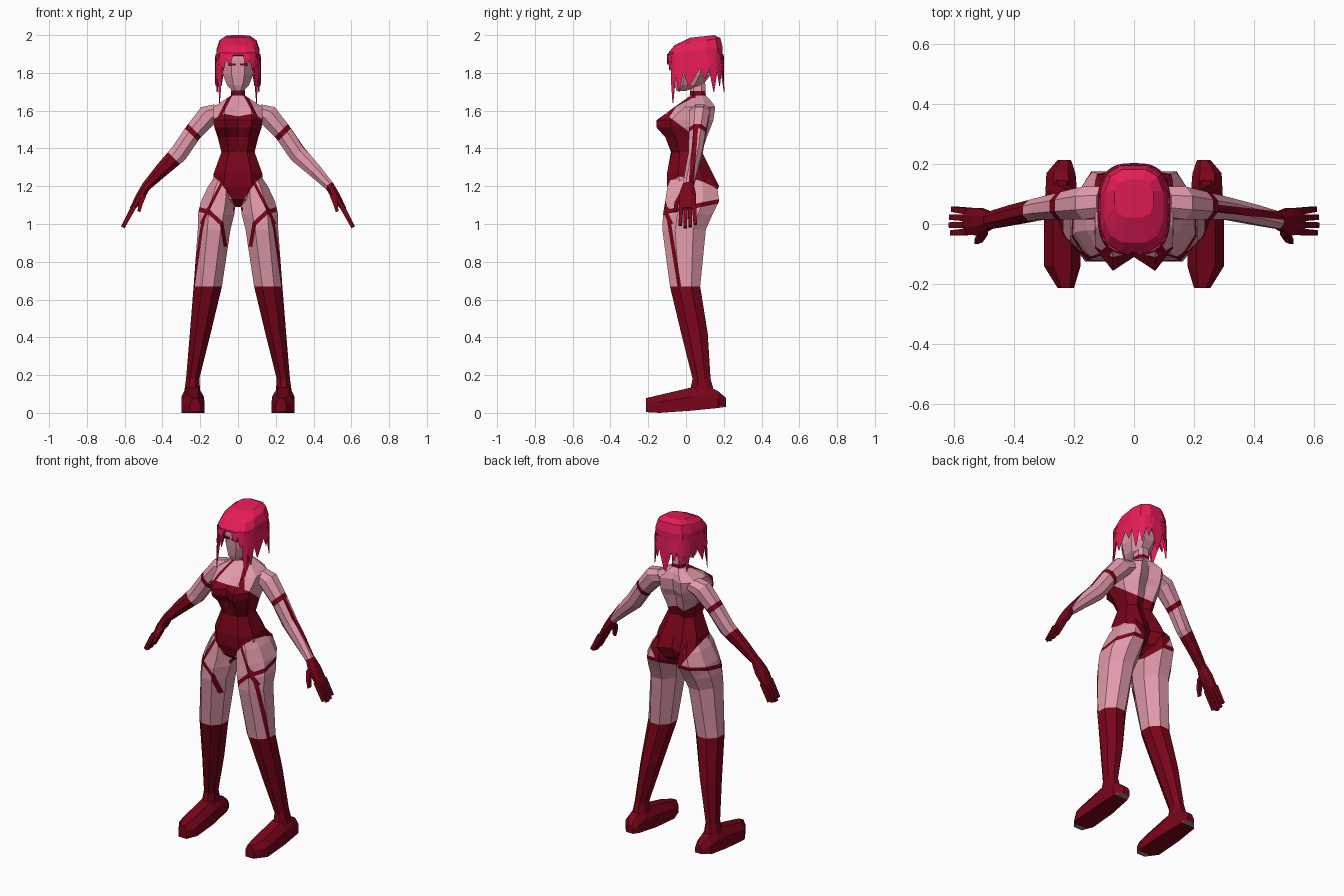
import bpy, bmesh, math
from mathutils import Vector

cube = bpy.data.objects.get("Cube")
if cube:
    bpy.data.objects.remove(cube, do_unlink=True)


def material(name, rgb):
    m = bpy.data.materials.new(name)
    m.use_nodes = True
    m.diffuse_color = (*rgb, 1)
    m.node_tree.nodes["Principled BSDF"].inputs["Base Color"].default_value = (*rgb, 1)
    return m


MATS = [material("skin_pink", (0.75, 0.32, 0.40)),
        material("dark_red", (0.19, 0.0015, 0.010)),
        material("hair_crimson", (0.80, 0.012, 0.095)),
        material("sole_grey", (0.30, 0.24, 0.25))]
SKIN, RED, HAIR, GREY = range(4)


def loft(bm, rings, mat=SKIN):
    """Bridge equal rings of points and cap both ends."""
    loops = [[bm.verts.new(p) for p in r] for r in rings]
    n = len(loops[0])
    faces = [bm.faces.new(loops[0]), bm.faces.new(loops[-1])]
    for a, b in zip(loops, loops[1:]):
        for i in range(n):
            j = (i + 1) % n
            faces.append(bm.faces.new((a[i], a[j], b[j], b[i])))
    for f in faces:
        f.material_index = mat


def ring(c, u, v, n=8):
    """Polygon ring whose flats touch the half-extents u and v."""
    k = 1 / math.cos(math.pi / n)
    angles = [(i + 0.5) * math.tau / n for i in range(n)]
    return [Vector(c) + k * (Vector(u) * math.cos(a) + Vector(v) * math.sin(a)) for a in angles]


def flat_ring(z, x0, x1, y0, y1):
    return ring(((x0 + x1) / 2, (y0 + y1) / 2, z), ((x1 - x0) / 2, 0, 0), (0, (y1 - y0) / 2, 0))


def paint(bm, mat, *planes):
    """Cut and colour the region where every normal . p > d."""
    inside = bm.faces[:]
    for n, d in planes:
        n = Vector(n)
        geom = set(inside)
        for f in inside:
            geom.update(f.edges)
            geom.update(f.verts)
        res = bmesh.ops.bisect_plane(bm, geom=list(geom), dist=1e-5,
                                     plane_co=n * (d / n.length_squared), plane_no=n)
        inside = [f for f in res["geom"] if isinstance(f, bmesh.types.BMFace)
                  and n.dot(f.calc_center_median()) > d]
    for f in inside:
        f.material_index = mat


def stripe(bm, s, p, q, half, y_max):
    """Red strap on the front between two (x, z) points, on side s."""
    p, q = Vector((s * p[0], 0, p[1])), Vector((s * q[0], 0, q[1]))
    d = (q - p).normalized()
    n = Vector((d.z, 0, -d.x))
    paint(bm, RED, (n, n.dot(p) - half), (-n, -n.dot(p) - half),
          (d, d.dot(p)), (-d, -d.dot(q)), ((0, -1, 0), -y_max))


def finish(name, bm):
    bmesh.ops.recalc_face_normals(bm, faces=bm.faces[:])
    me = bpy.data.meshes.new(name)
    bm.to_mesh(me)
    bm.free()
    for m in MATS:
        me.materials.append(m)
    ob = bpy.data.objects.new(name, me)
    bpy.context.collection.objects.link(ob)


# One-piece suit: high cut legs, open back
SUIT = [((-1.4, .3, 1), 1.06), ((1.4, .3, 1), 1.06), ((0, -0.75, -1), -1.5)]
HIP_STRAP = (.085, 1.22), (.195, 1.0), .008, .02


def torso_ring(z, w, yf, cf, yb, cb):
    m, q = (yf + yb) / 2, (yb - yf) / 4
    half = [(0.55 * w, yf), (w, m - q), (w, m + q), (0.55 * w, yb)]
    return ([Vector((0, cf, z))] + [Vector((x, y, z)) for x, y in half]
            + [Vector((0, cb, z))] + [Vector((-x, y, z)) for x, y in reversed(half)])


# Torso and neck: height, half width, front, front centre, back, back centre
bm = bmesh.new()
loft(bm, [torso_ring(*r) for r in (
    (1.09, .03, -.03, -.03, .06, .06),
    (1.13, .08, -.08, -.08, .14, .11),
    (1.20, .135, -.10, -.10, .175, .14),
    (1.27, .128, -.10, -.10, .14, .12),
    (1.38, .088, -.075, -.08, .085, .07),
    (1.46, .108, -.11, -.09, .11, .09),
    (1.51, .125, -.155, -.11, .13, .10),
    (1.55, .13, -.155, -.11, .145, .12),
    (1.62, .13, -.06, -.05, .155, .13),
    (1.655, .075, -.01, -.01, .13, .12),
    (1.68, .038, .02, .02, .105, .105),
    (1.78, .035, .02, .02, .10, .10))])
paint(bm, RED, *SUIT)
# choker and halter straps
paint(bm, RED, ((0, 0, 1), 1.683), ((0, 0, -1), -1.703))
for s in (1, -1):
    stripe(bm, s, (.035, 1.69), (.10, 1.56), .009, .05)
    stripe(bm, s, *HIP_STRAP)
finish("torso", bm)


def foot_ring(s, y, a, b, lo, hi):
    mid, inset = lo + .6 * (hi - lo), .25 * (b - a)
    return [Vector((s * x, y, z)) for x, z in (
        (a, lo), (b, lo), (b, mid), (b - inset, hi), (a + inset, hi), (a, mid))]


for s, side in ((1, "left"), (-1, "right")):
    # Leg with boot, garter band and straps
    bm = bmesh.new()
    loft(bm, [flat_ring(z, *sorted((s * a, s * b)), f, k) for z, a, b, f, k in (
        (1.27, .03, .11, -.07, .11),
        (1.20, .02, .158, -.098, .165),
        (1.12, .012, .196, -.11, .175),
        (1.05, .02, .213, -.122, .14),
        (.97, .04, .213, -.125, .105),
        (.67, .085, .235, -.085, .075),
        (.42, .145, .255, -.025, .115),
        (.18, .205, .275, .035, .13),
        (.11, .20, .285, .02, .15))])
    paint(bm, RED, *SUIT)
    paint(bm, RED, ((0, 0, -1), -.67))
    band = ((0, -.2, 1), 1.074), ((0, .2, -1), -1.097)
    paint(bm, RED, *band, ((0, 1, 0), -.05))
    paint(bm, RED, *band, ((s, 0, 0), .15))
    stripe(bm, s, (.17, 1.08), (.085, 1.0), .011, .0)
    stripe(bm, s, (.088, 1.01), (.066, .88), .010, .0)
    stripe(bm, s, *HIP_STRAP)
    paint(bm, RED, ((0, 1, .16), .062), ((0, -1, -.16), -.082),
          ((s, 0, 0), .16), ((0, 0, -1), -1.03))
    finish(side + "_leg", bm)

    # Foot, from toe to heel
    bm = bmesh.new()
    loft(bm, [foot_ring(s, *r) for r in (
        (-.213, .20, .255, .004, .078),
        (-.14, .178, .30, 0, .095),
        (.03, .18, .30, .012, .135),
        (.11, .19, .295, .02, .145),
        (.17, .195, .292, .026, .115),
        (.213, .21, .255, .032, .078))], RED)
    paint(bm, GREY, ((0, -1, 0), .18), ((0, 0, -1), -.005))
    paint(bm, GREY, ((0, 1, 0), .18), ((0, 0, -1), -.034))
    finish(side + "_foot", bm)

    # Arm: centre and two half thicknesses
    bm = bmesh.new()
    d = Vector((.72 * s, 0, .69))
    loft(bm, [ring((s * x, y, z), d * r, (0, t, 0)) for x, y, z, r, t in (
        (.09, .075, 1.60, .048, .05),
        (.155, .07, 1.58, .056, .055),
        (.24, .06, 1.482, .048, .045),
        (.315, .05, 1.372, .048, .036),
        (.405, .03, 1.284, .037, .033),
        (.49, .01, 1.195, .024, .028))])
    paint(bm, RED, ((s, 0, -1), -1.265), ((-s, 0, 1), 1.225))
    paint(bm, RED, ((s, 0, -1), -.72 if s > 0 else -1.01))
    if s > 0:
        paint(bm, RED, ((.11, 1, 0), .069), ((-.11, -1, 0), -.095),
              ((1, 0, 1), 1.69), ((1, 0, -1), -1.25))
    finish(side + "_arm", bm)

    # Hand: palm, four fingers and a thumb
    bm = bmesh.new()
    d = Vector((.88 * s, 0, .47))
    loft(bm, [ring((s * x, y, z), d * r, (0, t, 0)) for x, y, z, r, t in (
        (.48, .012, 1.21, .024, .028),
        (.515, .008, 1.15, .024, .046),
        (.56, .008, 1.08, .014, .044))], RED)
    for i in range(4):
        y = -.026 + i * .023
        tip = .978 + .012 * abs(i - 1.3)
        loft(bm, [ring((s * .55, y, 1.095), d * .014, (0, .011, 0), 4),
                  ring((s * (.612 - .5 * (tip - .978)), y * 1.15, tip), d * .010, (0, .009, 0), 4)], RED)
    loft(bm, [ring((s * .50, -.02, 1.165), d * .016, (0, .014, .01), 4),
              ring((s * .515, -.05, 1.11), d * .012, (0, .011, 0), 4),
              ring((s * .525, -.058, 1.065), d * .008, (0, .008, 0), 4)], RED)
    finish(side + "_hand", bm)

    # Eye plate
    bm = bmesh.new()
    bmesh.ops.create_cube(bm, size=1)
    for v in bm.verts:
        v.co = Vector((s * .03 + v.co.x * .04, -.072 + v.co.y * .006, 1.845 + v.co.z * .012))
    for f in bm.faces:
        f.material_index = RED
    finish(side + "_eye", bm)

# Head
bm = bmesh.new()
loft(bm, [flat_ring(z, -w, w, f, k) for z, w, f, k in (
    (1.705, .03, -.05, .0),
    (1.735, .058, -.06, .09),
    (1.79, .08, -.066, .13),
    (1.87, .086, -.07, .15),
    (1.94, .08, -.06, .15))])
finish("head", bm)


def rim(a, z, w=.12, y=.05, r=.15, slope=0):
    """Point on the squarish hair outline."""
    c, n = (math.copysign(abs(t) ** .7, t) for t in (math.cos(a), math.sin(a)))
    return Vector((w * c, y + r * n, z + slope * n))


# Hair cap, rising towards the back
bm = bmesh.new()
loft(bm, [[rim((i + .5) * math.tau / 12, *r) for i in range(12)] for r in (
    (1.865, .118, .05, .148, -.03),
    (1.92, .116, .05, .148, .015),
    (1.965, .10, .06, .125, .02),
    (1.993, .066, .085, .065, .007))], HAIR)


def lock(a, spread, tip_z, k=1.02):
    """Pointed lock hanging from the cap edge."""
    def at(angle, scale, z):
        return rim(angle, z, .12 * scale, .05, .15 * scale)
    mid = (1.9 + tip_z) / 2
    loft(bm, [[at(a - spread, 1, 1.9), at(a + spread, 1, 1.9), at(a, .82, 1.89)],
              [at(a - spread * .75, 1.02, mid), at(a + spread * .75, 1.02, mid), at(a, .9, mid)],
              [at(a - .02, k, tip_z), at(a + .02, k, tip_z), at(a, k - .02, tip_z)]], HAIR)


back = math.pi / 2
for i in range(-6, 7):
    lock(back + i * .34, .24, (1.70, 1.77, 1.73)[abs(i) % 3])
for s in (1, -1):
    lock(-back + s * .80, .2, 1.64, 1.03)
    lock(-back + s * .55, .16, 1.81)
    lock(-back + s * .27, .17, 1.845)
finish("hair", bm)
